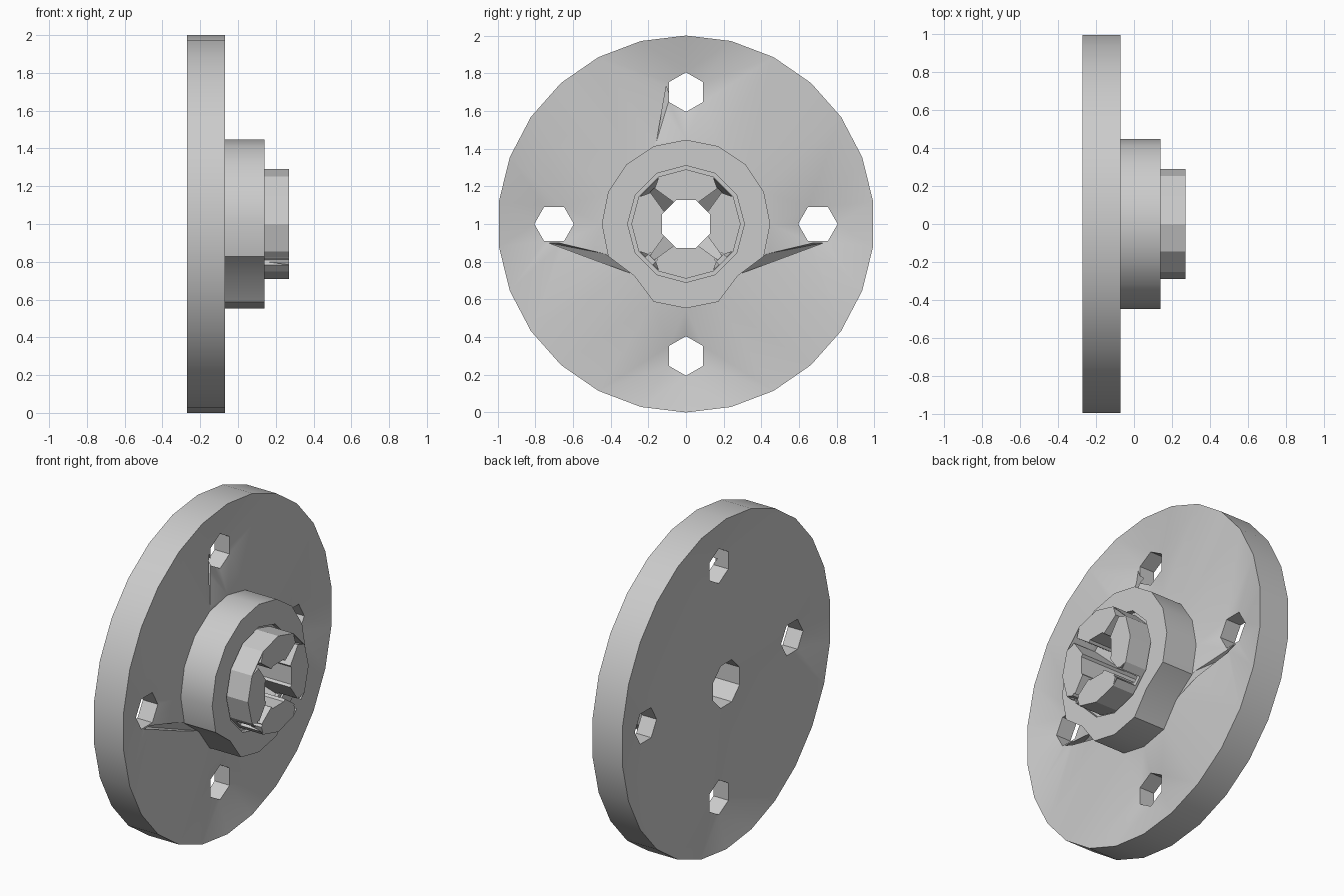
import bpy, bmesh, math
from mathutils import Vector

if "Cube" in bpy.data.objects:
    bpy.data.objects.remove(bpy.data.objects["Cube"], do_unlink=True)

CENTRE_Z = 1.0
BACK, FACE, HUB_FACE, BOSS_FACE = -0.27, -0.07, 0.14, 0.27
DISH = 0.05  # how far both disc faces sink towards the bolt holes

steel = bpy.data.materials.new("grey steel")
steel.use_nodes = True
steel.diffuse_color = (0.6, 0.6, 0.6, 1)
steel.node_tree.nodes["Principled BSDF"].inputs["Base Color"].default_value = (0.6, 0.6, 0.6, 1)


def make_object(name, bm):
    bmesh.ops.recalc_face_normals(bm, faces=bm.faces[:])
    mesh = bpy.data.meshes.new(name)
    bm.to_mesh(mesh)
    bm.free()
    mesh.materials.append(steel)
    obj = bpy.data.objects.new(name, mesh)
    bpy.context.collection.objects.link(obj)
    return obj


def ring(sides, radius, turn=0.0, cy=0.0, cz=0.0):
    """Polygon of (y, z) points, measured clockwise from the top."""
    return [(cy + radius * math.sin(turn + math.tau * i / sides),
             cz + radius * math.cos(turn + math.tau * i / sides)) for i in range(sides)]


def prism(name, outline, x0, x1):
    bm = bmesh.new()
    face = bm.faces.new([bm.verts.new((x0, y, z + CENTRE_Z)) for y, z in outline])
    new = bmesh.ops.extrude_face_region(bm, geom=[face])["geom"]
    moved = [v for v in new if isinstance(v, bmesh.types.BMVert)]
    bmesh.ops.translate(bm, verts=moved, vec=(x1 - x0, 0, 0))
    return make_object(name, bm)


def hull(name, points):
    bm = bmesh.new()
    for x, y, z in points:
        bm.verts.new((x, y, z + CENTRE_Z))
    bmesh.ops.convex_hull(bm, input=bm.verts[:])
    return make_object(name, bm)


def edge_loop(bm, outline, x):
    verts = [bm.verts.new((x, y, z + CENTRE_Z)) for y, z in outline]
    edges = [bm.edges.new((verts[i - 1], verts[i])) for i in range(len(verts))]
    return verts, edges


def fill(bm, loops):
    edges = [e for _, loop_edges in loops for e in loop_edges]
    bmesh.ops.triangle_fill(bm, use_beauty=True, use_dissolve=False, edges=edges, normal=(1, 0, 0))


def dished_disc(name, rim, hub_line, bore_line, holes):
    """Disc with through holes, whose faces sink slightly towards the bolt holes."""
    bm = bmesh.new()
    outlines = [rim, bore_line] + holes
    front = [edge_loop(bm, o, FACE) for o in outlines]
    back = [edge_loop(bm, o, BACK) for o in outlines]
    hub_loop = edge_loop(bm, hub_line, FACE)
    fill(bm, [front[0], hub_loop] + front[2:])
    fill(bm, [hub_loop, front[1]])
    fill(bm, back)
    for (a, _), (b, _) in zip(front, back):
        for i in range(len(a)):
            bm.faces.new((a[i - 1], a[i], b[i], b[i - 1]))
    for loops, shift in ((front, -DISH), (back, DISH)):
        for verts, _ in loops[2:]:
            bmesh.ops.translate(bm, verts=verts, vec=(shift, 0, 0))
    return make_object(name, bm)


def cut(obj, cutters):
    for c in cutters:
        mod = obj.modifiers.new(c.name, "BOOLEAN")
        mod.operation = "DIFFERENCE"
        mod.solver = "EXACT"
        mod.object = c
    graph = bpy.context.evaluated_depsgraph_get()
    mesh = bpy.data.meshes.new_from_object(obj.evaluated_get(graph))
    obj.modifiers.clear()
    obj.data = mesh


# Outlines
hub_outline = ring(16, 0.447)
for i in (6, 10):  # lower corners of the hub are pulled inward
    hub_outline[i] = tuple(0.87 * c for c in hub_outline[i])
bore_outline = ring(8, 0.138, math.pi / 8)
bolt_outlines = []
for i in range(4):
    a = i * math.pi / 2
    bolt_outlines.append(ring(6, 0.105, a, 0.7 * math.sin(a), 0.7 * math.cos(a)))

# Main bodies
disc = dished_disc("flange_disc", ring(26, 1.0), hub_outline, bore_outline, bolt_outlines)
hub = prism("hub", hub_outline, FACE, HUB_FACE)
boss = prism("jaw_boss", ring(12, 0.29), 0.11, BOSS_FACE)

# Central bore and the clearance pocket around the boss
bore = prism("bore_cutter", bore_outline, -0.5, 0.5)
pocket = prism("pocket_cutter", ring(12, 0.31), 0.11, 0.5)

# Diagonal hollows inside the boss: a chamfer behind the rim and a wedge down to the bore
notches = []
for i in range(4):
    a = math.pi / 4 + i * math.pi / 2
    out, side = Vector((0, math.sin(a), math.cos(a))), Vector((0, math.cos(a), -math.sin(a)))
    sections = [((0.276, 0.07, 0.265), (0.25, 0.015, 0.12)),
                ((0.255, 0.015, 0.12), (0.1, 0.04, -0.06))]
    if out.z < 0:  # the lower pair also break through the rim
        sections.append(((0.33, 0.028, HUB_FACE), (0.24, 0.028, HUB_FACE)))
    for section in sections:
        pts = []
        for u, v, floor in section:
            for s in (-v, v):
                p = out * u + side * s
                pts += [(floor, p.y, p.z), (0.4, p.y, p.z)]
        notches.append(hull("notch_cutter", pts))

# Shallow wedge grooves running from the bolt holes
TOP, DEEP = FACE + 0.002, -0.2
grooves = [hull("groove_cutter", [(TOP, s * 0.64, -0.10), (TOP, s * 0.42, -0.16),
                                  (TOP, s * 0.285, -0.265), (TOP, s * 0.73, -0.10),
                                  (DEEP, s * 0.73, -0.10)]) for s in (-1, 1)]
grooves.append(hull("groove_cutter", [(TOP, -0.105, 0.73), (DEEP, -0.105, 0.73),
                                      (TOP, -0.07, 0.63), (TOP, -0.16, 0.42)]))

cut(disc, grooves)
cut(hub, [pocket, bore] + notches)
cut(boss, [bore] + notches)
for c in grooves + notches + [bore, pocket]:
    bpy.data.objects.remove(c, do_unlink=True)

# Round walls smooth, corners sharp
for obj in (disc, hub, boss):
    bpy.ops.object.select_all(action="DESELECT")
    obj.select_set(True)
    bpy.context.view_layer.objects.active = obj
    bpy.ops.object.shade_smooth_by_angle(angle=math.radians(26))
